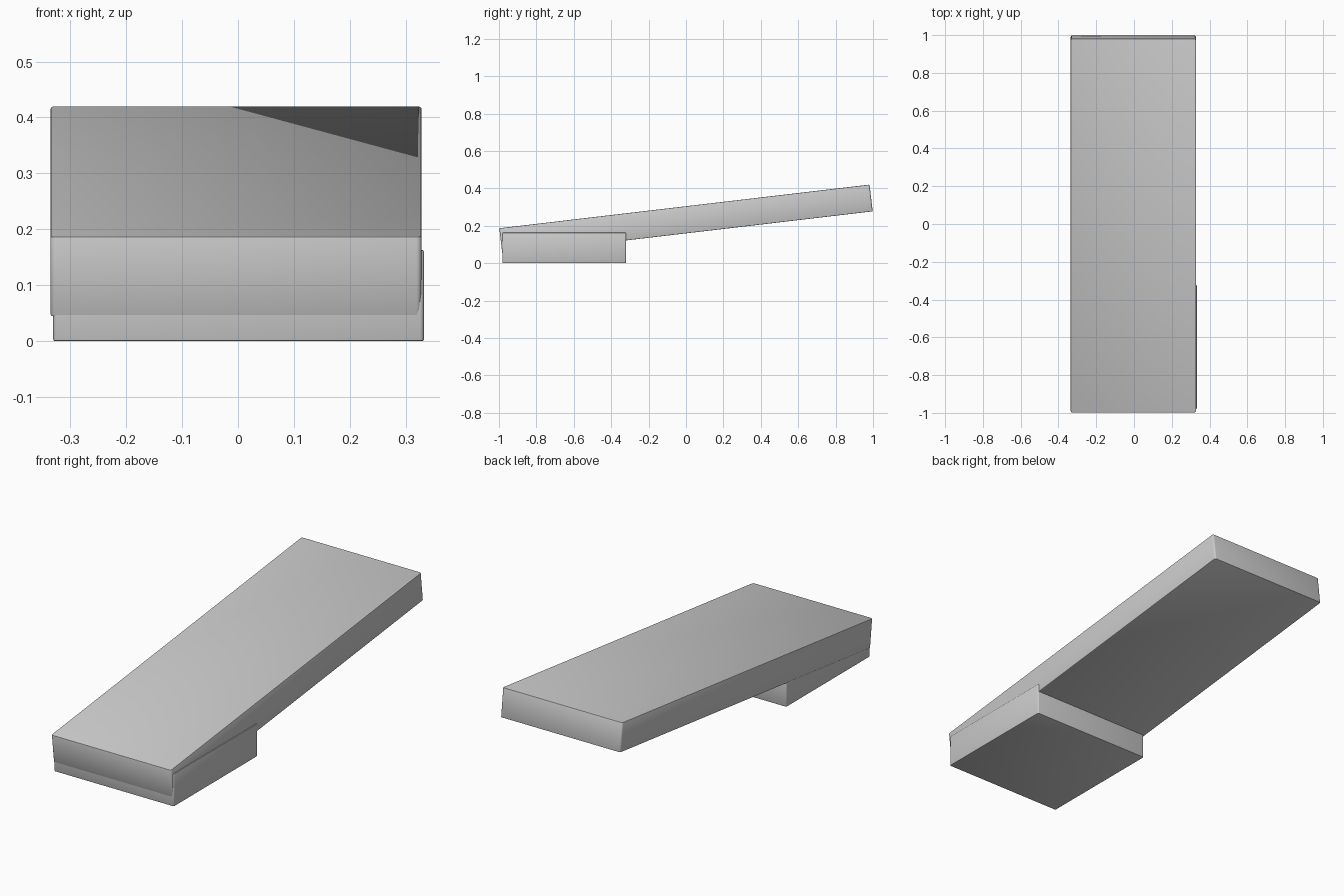
import bpy, bmesh, math
from mathutils import Vector

if "Cube" in bpy.data.objects:
    bpy.data.objects.remove(bpy.data.objects["Cube"])

grey = bpy.data.materials.new("light_grey")
grey.diffuse_color = (0.6, 0.6, 0.6, 1)
grey.use_nodes = True
grey.node_tree.nodes["Principled BSDF"].inputs["Base Color"].default_value = grey.diffuse_color


def slab(name, size, centre, tilt, corner, rim):
    """Box with rounded upright corners and a fine bevel on its rims."""
    bm = bmesh.new()
    bmesh.ops.create_cube(bm, size=1)
    bmesh.ops.scale(bm, vec=Vector(size), verts=bm.verts)
    upright = [e for e in bm.edges
               if abs((e.verts[0].co - e.verts[1].co).normalized().z) > 0.9]
    bmesh.ops.bevel(bm, geom=upright, offset=corner, segments=3,
                    profile=0.5, affect='EDGES')
    rims = [e for e in bm.edges
            if abs(e.verts[0].co.z - e.verts[1].co.z) < 1e-5]
    bmesh.ops.bevel(bm, geom=rims, offset=rim, segments=2,
                    profile=0.5, affect='EDGES')
    mesh = bpy.data.meshes.new(name)
    bm.to_mesh(mesh)
    bm.free()
    ob = bpy.data.objects.new(name, mesh)
    bpy.context.collection.objects.link(ob)
    ob.location = centre
    ob.rotation_euler.x = tilt
    mesh.materials.append(grey)
    bpy.context.view_layer.objects.active = ob
    ob.select_set(True)
    bpy.ops.object.shade_smooth_by_angle(angle=math.radians(35))
    ob.select_set(False)


# Long sloping plank
slab("sloping_plank", (0.663, 1.993, 0.144), (-0.0035, 0, 0.232),
     math.atan2(0.233, 1.978), 0.009, 0.003)
# Low block under the front end
slab("front_block", (0.663, 0.661, 0.163), (0.001, -0.651, 0.0815),
     0, 0.007, 0.003)
